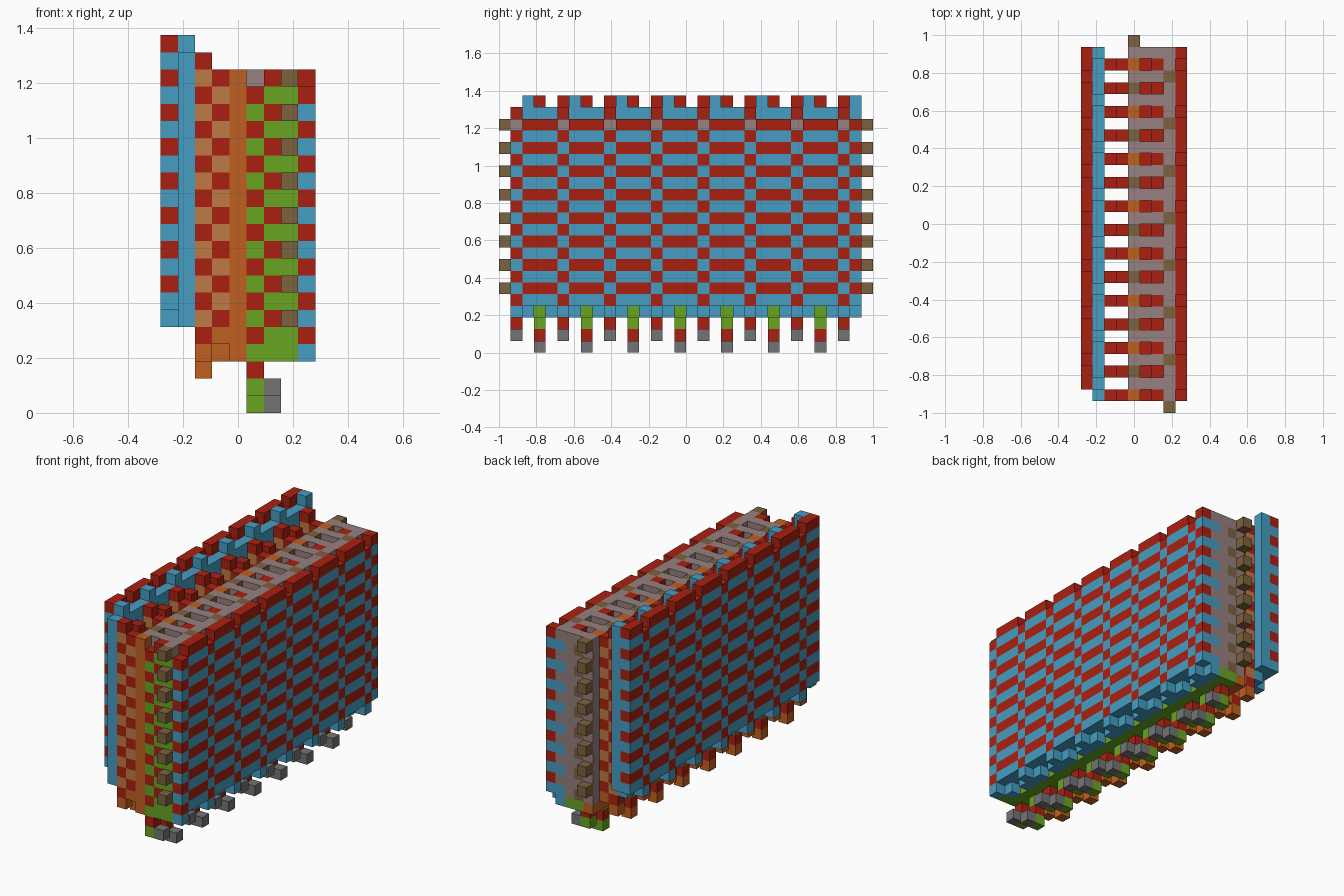
import bpy
import bmesh
from mathutils import Vector

cube = bpy.data.objects.get("Cube")
if cube:
    bpy.data.objects.remove(cube, do_unlink=True)

UNIT = 0.0625
COLOURS = {
    "red": "AA2010", "blue": "469DC2", "orange": "C06020", "tan": "BF7A45",
    "green": "68A522", "mauve": "978080", "brown": "7D6240", "grey": "747474",
}


def linear(hex_code):
    values = [int(hex_code[n:n + 2], 16) / 255 for n in (0, 2, 4)]
    return [((v + 0.055) / 1.055) ** 2.4 if v > 0.04 else v / 12.92 for v in values] + [1]


materials = {}
for name, code in COLOURS.items():
    mat = bpy.data.materials.new(name)
    mat.use_nodes = True
    mat.diffuse_color = linear(code)
    mat.node_tree.nodes["Principled BSDF"].inputs["Base Color"].default_value = linear(code)
    materials[name] = mat

parts = {}


def stack(part, i, j, low, high, rule):
    """Vertical run of blocks; rule gives the colour at each level."""
    cells = parts.setdefault(part, {})
    for k in range(low, high + 1):
        cells[i, j, k] = rule(k)


def banded(odd, even):
    return lambda k: odd if k % 2 else even


# Outer walls: staggered red and blue courses
for j in range(1, 31):
    s = int(j % 4 == 1)
    stack("striped_wall_left", 8, j, 4 - s, 19 - s,
          banded("blue", "red") if s else banded("red", "blue"))
for j in range(2, 31):
    s = int(j % 4 == 0)
    stack("striped_wall_right", 0, j, 6 - s, 21 - s,
          banded("blue", "red") if s else banded("red", "blue"))

# Inner linings of the two walls
for j in range(1, 31):
    s = int(j % 4 == 2)
    stack("lining_right", 1, j, 5 + s, 20 + s, lambda k: "blue")
    low = 4 if j % 4 == 3 else 3
    upper = "brown" if j % 4 == 0 else "mauve"
    lower = "green" if j == 1 else "blue"
    stack("lining_left", 7, j, low, 19,
          lambda k: upper if k % 2 and k > 3 else lower)

# Cross fins with zigzag red links
for j in range(1, 30, 2):
    s = int(j % 4 == 3)

    def link(phase, fill, floor):
        return lambda k: ("red" if (k + s + phase) % 2 == 0 and k + s > floor
                          else fill if k > 4 or fill == "green" else "orange")

    stack("cross_fins", 2, j, 3 - s, 20 - s, link(0, "tan", 3))
    stack("cross_fins", 3, j, 4 - s, 19 - s, link(1, "tan", 4))
    stack("cross_fins", 5, j, 1 - s, 18 - s, link(0, "green", 1))
    stack("cross_fins", 6, j, 3, 19 - s, link(1, "green", 4))
    stack("core_posts", 4, j, 3, 19,
          banded("brown", "orange") if s else lambda k: "orange")
    stack("feet", 6, j, 1 - s, 1 - s, lambda k: "grey")

# Core slabs between the fins
for j in range(2, 31, 2):
    for i in (4, 5, 6):
        base = "orange" if i == 4 else "green"
        stack("core_slabs", i, j, 3, 19,
              lambda k: base if k == 3 else
              "brown" if i == 5 and k % 2 == 0 else "mauve")

# Brown studs at both ends
for k in range(5, 20, 2):
    stack("front_studs", 7, 0, k, k, lambda k: "brown")
    stack("back_studs", 4, 31, k, k, lambda k: "brown")

filled = {cell for cells in parts.values() for cell in cells}
AXES = [Vector(a) for a in ((1, 0, 0), (0, 1, 0), (0, 0, 1))]
names = list(COLOURS)

# Turn each part into a mesh of its exposed block faces
for part, cells in parts.items():
    bm = bmesh.new()
    verts = {}

    def vert(p):
        key = tuple(round(c * 2) for c in p)
        if key not in verts:
            verts[key] = bm.verts.new(((p.x - 4.5) * UNIT, (p.y - 16) * UNIT, p.z * UNIT))
        return verts[key]

    for cell, colour in cells.items():
        centre = Vector(cell) + Vector((0.5, 0.5, 0.5))
        for n in range(3):
            for sign in (1, -1):
                normal = AXES[n] * sign
                if tuple(int(c + d) for c, d in zip(cell, normal)) in filled:
                    continue
                u, v = AXES[(n + 1) % 3] * 0.5, AXES[(n + 2) % 3] * 0.5 * sign
                mid = centre + normal * 0.5
                face = bm.faces.new([vert(mid + a * u + b * v) for a, b in
                                     ((-1, -1), (1, -1), (1, 1), (-1, 1))])
                face.material_index = names.index(colour)
    mesh = bpy.data.meshes.new(part)
    bm.to_mesh(mesh)
    bm.free()
    for name in names:
        mesh.materials.append(materials[name])
    bpy.context.collection.objects.link(bpy.data.objects.new(part, mesh))
